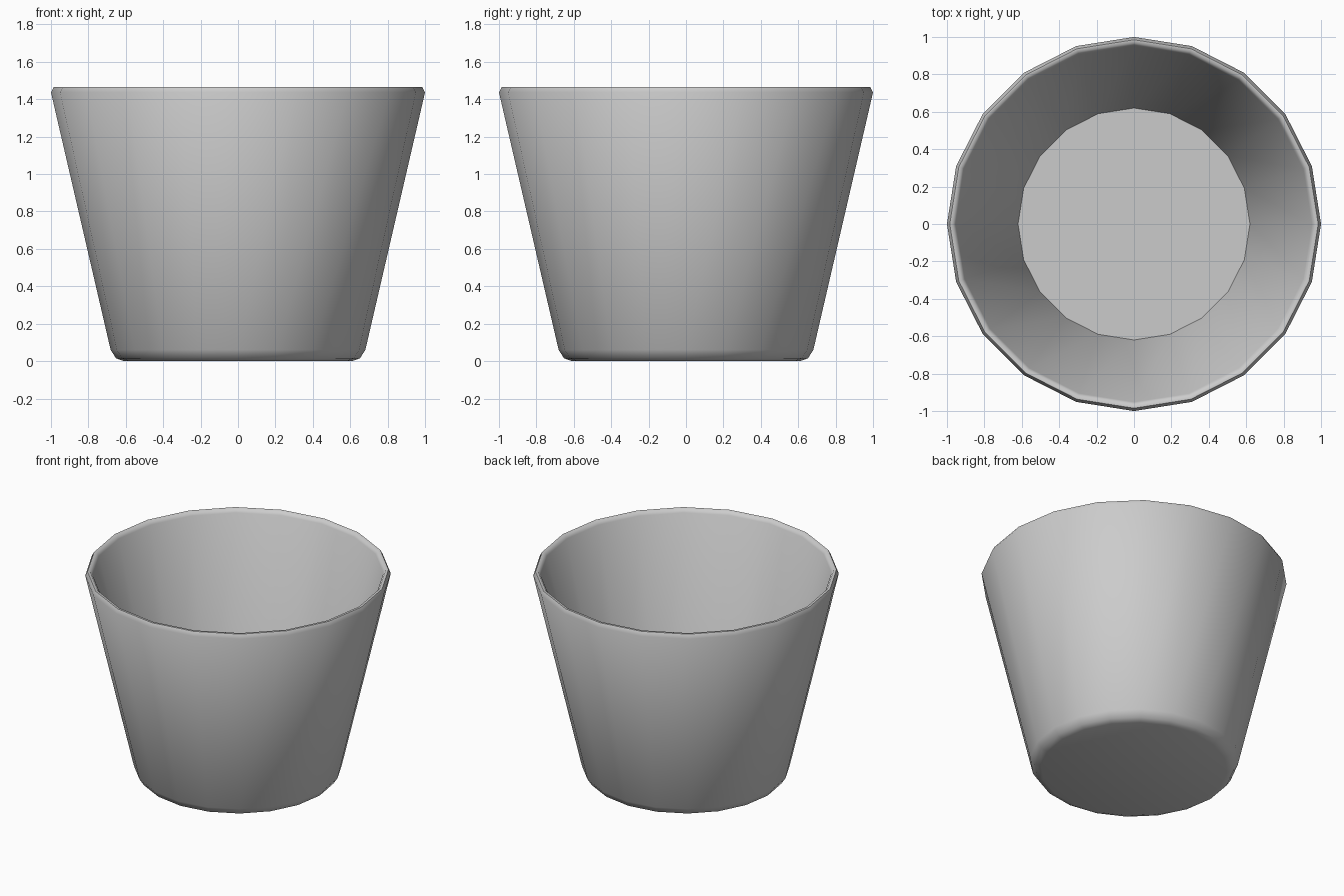
import bpy, bmesh, math

if "Cube" in bpy.data.objects:
    bpy.data.objects.remove(bpy.data.objects["Cube"])

SIDES = 20

# Cup cross-section (radius, height): underside, outer wall, rim, inner wall, inner floor
profile = [
    (0.61, 0.0), (0.652, 0.015), (0.681, 0.06),
    (1.0, 1.437), (0.985, 1.465), (0.968, 1.465), (0.952, 1.44),
    (0.62, 0.05),
]

bm = bmesh.new()
rings = []
for r, z in profile:
    rings.append([bm.verts.new((r * math.cos(2 * math.pi * i / SIDES),
                                r * math.sin(2 * math.pi * i / SIDES), z))
                  for i in range(SIDES)])

# Walls between consecutive rings
for a, b in zip(rings, rings[1:]):
    for i in range(SIDES):
        j = (i + 1) % SIDES
        bm.faces.new((a[i], a[j], b[j], b[i]))

# Underside and inner floor
bm.faces.new(rings[0][::-1])
bm.faces.new(rings[-1])
bmesh.ops.recalc_face_normals(bm, faces=bm.faces)

mesh = bpy.data.meshes.new("cup")
bm.to_mesh(mesh)
bm.free()
cup = bpy.data.objects.new("cup", mesh)
bpy.context.collection.objects.link(cup)

# Smooth sides, crisp inner floor edge
bpy.context.view_layer.objects.active = cup
cup.select_set(True)
bpy.ops.object.shade_smooth_by_angle(angle=math.radians(62))
